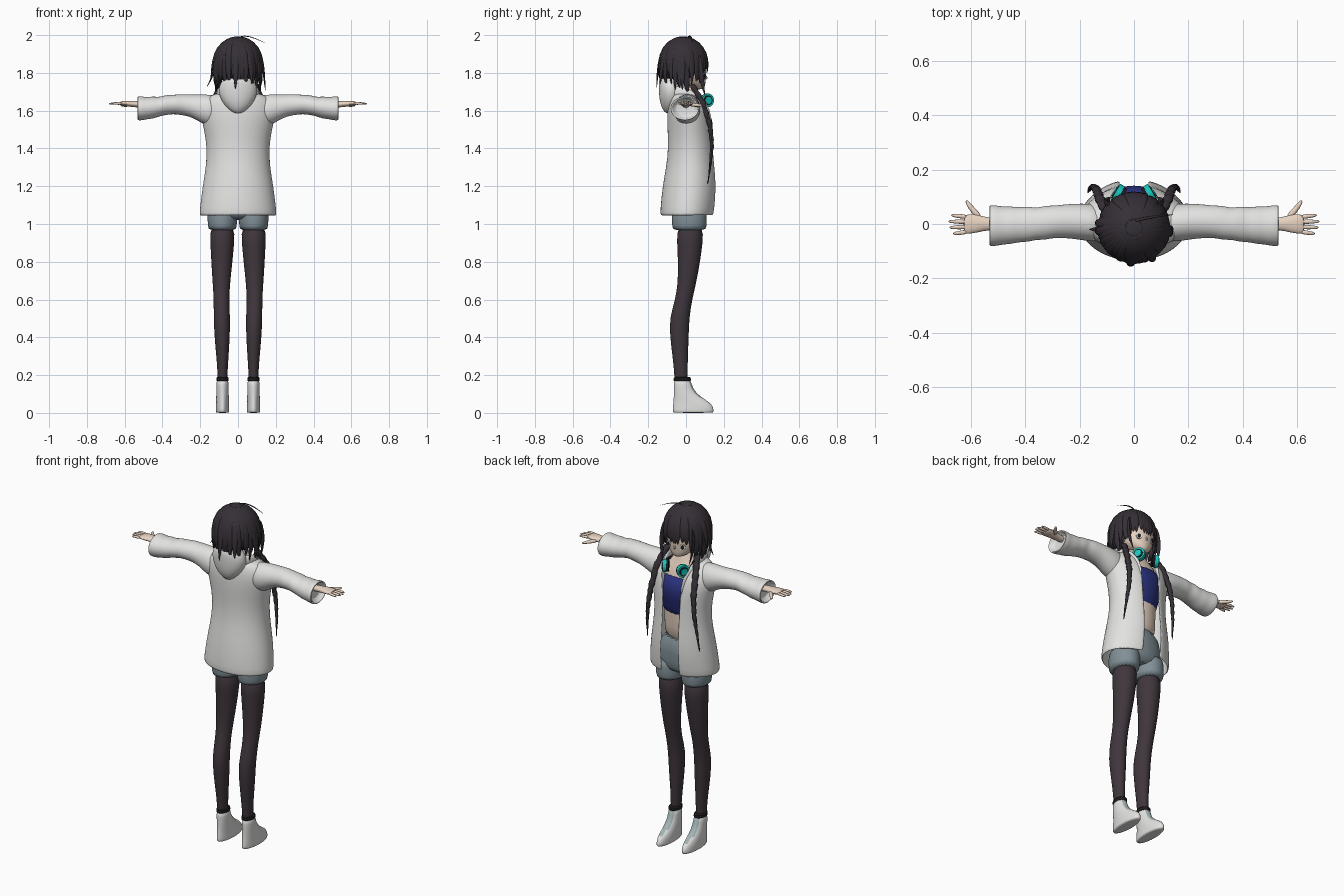
import bpy, bmesh, math, random
from math import sin, cos, pi, radians
from mathutils import Vector, Matrix

random.seed(4)
if bpy.data.objects.get("Cube"):
    bpy.data.objects.remove(bpy.data.objects["Cube"])


def material(name, r, g, b):
    m = bpy.data.materials.new(name)
    m.use_nodes = True
    m.diffuse_color = (r, g, b, 1)
    m.node_tree.nodes["Principled BSDF"].inputs["Base Color"].default_value = (r, g, b, 1)
    return m


WHITE = material("white cloth", .76, .76, .75)
HAIR = material("dark hair", .036, .029, .037)
TIGHTS = material("dark tights", .05, .037, .046)
SHORTS = material("grey blue shorts", .22, .28, .31)
BLUE = material("navy top", .022, .03, .2)
SKIN = material("skin", .84, .68, .56)
TEAL = material("teal", .01, .55, .5)
BLACK = material("black", .012, .012, .014)
TONGUE = material("shoe tongue", .36, .45, .46)


def finish(name, bm, *mats, sub=1, solid=0):
    bmesh.ops.recalc_face_normals(bm, faces=bm.faces)
    me = bpy.data.meshes.new(name)
    bm.to_mesh(me)
    bm.free()
    for m in mats:
        me.materials.append(m)
    ob = bpy.data.objects.new(name, me)
    bpy.context.collection.objects.link(ob)
    if solid:
        mod = ob.modifiers.new("thickness", "SOLIDIFY")
        mod.thickness, mod.offset = solid, -1
    if sub:
        mod = ob.modifiers.new("smooth", "SUBSURF")
        mod.levels = mod.render_levels = sub
    bpy.ops.object.select_all(action="DESELECT")
    ob.select_set(True)
    bpy.context.view_layer.objects.active = ob
    bpy.ops.object.shade_smooth_by_angle(angle=radians(50))
    return ob


def skin_rings(bm, rows, closed=True, caps=True):
    rows = [[bm.verts.new(p) for p in row] for row in rows]
    n = len(rows[0])
    for lo, hi in zip(rows, rows[1:]):
        for i in range(n if closed else n - 1):
            j = (i + 1) % n
            bm.faces.new((lo[i], lo[j], hi[j], hi[i]))
    if caps and closed:
        bm.faces.new(rows[0])
        bm.faces.new(rows[-1])


def loft(name, rings, mat, axis="z", n=20, sub=1, solid=0):
    """Rings: height, two centre values, two radii, optional front gap in degrees."""
    bm = bmesh.new()
    rows = []
    is_open = len(rings[0]) > 5
    for h, a, b, ra, rb, *gap in rings:
        g = radians(gap[0]) if gap else 0
        row = []
        for i in range(n):
            t = pi / 2 + g + (2 * pi - 2 * g) * i / (n - 1 if is_open else n)
            u, v = a + ra * cos(t), b + rb * sin(t)
            row.append((u, v, h) if axis == "z" else (h, u, v))
        rows.append(row)
    skin_rings(bm, rows, closed=not is_open)
    return finish(name, bm, mat, sub=sub, solid=solid)


def strands(name, items, mat, n=6, sub=1):
    """Each item: path points, radii, side direction, thickness ratio."""
    bm = bmesh.new()
    for pts, radii, wide, flat in items:
        pts = [Vector(p) for p in pts]
        rows = []
        for i, (p, r) in enumerate(zip(pts, radii)):
            t = (pts[min(i + 1, len(pts) - 1)] - pts[max(i - 1, 0)]).normalized()
            s = Vector(wide)
            s = (s - t * s.dot(t)).normalized()
            d = t.cross(s)
            rows.append([p + s * r * cos(2 * pi * k / n) + d * r * flat * sin(2 * pi * k / n)
                         for k in range(n)])
        skin_rings(bm, rows)
    return finish(name, bm, mat, sub=sub)


def disc(name, centre, direction, radius, depth, mat, squash=1):
    bm = bmesh.new()
    turn = Vector(direction).to_track_quat("Z", "Y").to_matrix().to_4x4()
    place = Matrix.Translation(centre) @ turn @ Matrix.Diagonal((squash, 1, 1, 1))
    bmesh.ops.create_cone(bm, cap_ends=True, segments=20, radius1=radius, radius2=radius,
                          depth=depth, matrix=place)
    return finish(name, bm, mat, sub=0)


# Body under the jacket
loft("torso", [(1.2, 0, .02, .12, .08), (1.3, 0, .03, .105, .075), (1.4, 0, .03, .11, .08),
               (1.55, 0, .03, .13, .085), (1.64, 0, .02, .12, .07), (1.68, 0, .01, .06, .05),
               (1.76, 0, .005, .04, .042)], SKIN)
loft("crop_top", [(1.36, 0, .03, .115, .087), (1.42, 0, .03, .118, .09), (1.5, 0, .035, .135, .113),
                  (1.56, 0, .035, .138, .105), (1.61, 0, .03, .125, .082)], BLUE)
loft("shorts_hips", [(1.02, 0, .02, .12, .07), (1.06, 0, .018, .163, .095), (1.14, 0, .018, .155, .092),
                     (1.25, 0, .025, .122, .087)], SHORTS)

# Jacket with open front
loft("jacket", [(1.045, 0, .008, .203, .143, 16), (1.07, 0, .01, .204, .147, 16),
                (1.2, 0, .022, .188, .147, 17), (1.3, 0, .027, .17, .132, 18),
                (1.4, 0, .028, .164, .122, 19), (1.5, 0, .024, .18, .122, 18),
                (1.57, 0, .018, .198, .118, 18), (1.63, 0, .01, .2, .106, 20),
                (1.675, 0, .0, .165, .085, 32), (1.695, 0, -.01, .1, .065, 55)],
     WHITE, n=32, solid=.008)
loft("hood", [(1.582, 0, -.085, .018, .02), (1.61, 0, -.085, .055, .042), (1.65, 0, -.08, .088, .06),
              (1.7, 0, -.078, .106, .066), (1.745, 0, -.083, .098, .062), (1.778, 0, -.09, .065, .05),
              (1.77, 0, -.085, .045, .032), (1.71, 0, -.075, .04, .03)], WHITE, n=24)
strands("collar", [([(s * x, y, z) for x, y, z in
                    ((.05, -.09, 1.7), (.095, -.05, 1.7), (.105, .01, 1.69), (.09, .075, 1.66),
                     (.068, .115, 1.6), (.062, .135, 1.52))],
                   (.03, .034, .032, .026, .018, .006), (0, 0, 1), .5) for s in (1, -1)], WHITE, n=8)

# Head and face
loft("head", [(1.712, 0, .07, .018, .022), (1.73, 0, .05, .052, .052), (1.76, 0, .025, .082, .08),
              (1.8, 0, .01, .098, .098), (1.85, 0, 0, .108, .108), (1.9, 0, -.01, .1, .1),
              (1.95, 0, -.015, .06, .06)], SKIN, n=24)
strands("nose", [([(0, .1, 1.79), (0, .114, 1.772), (0, .1, 1.765)], (.004, .007, .004), (1, 0, 0), 1)], SKIN)
for s, side in ((1, "left"), (-1, "right")):
    look = (s * .5, 1, 0)
    disc(side + "_eye", (s * .044, .094, 1.783), look, .018, .008, WHITE, .85)
    disc(side + "_iris", (s * .044, .0955, 1.783), look, .012, .008, BLACK, .8)

# Hair cap, trimmed higher over the face
CENTRE, SIZE = Vector((0, -.015, 1.862)), Vector((.128, .126, .132))
bm = bmesh.new()
bmesh.ops.create_uvsphere(bm, u_segments=28, v_segments=18, radius=1,
                          matrix=Matrix.Translation(CENTRE) @ Matrix.Diagonal((*SIZE, 1)))
low = [f for f in bm.faces if f.calc_center_median().z < 1.74 + max(0, f.calc_center_median().y) * 1.1]
bmesh.ops.delete(bm, geom=low, context="FACES")
finish("hair_cap", bm, HAIR, solid=.008)


def on_head(angle, rise, k=1.0):
    d = Vector((cos(angle) * cos(rise), sin(angle) * cos(rise), sin(rise)))
    return CENTRE + Vector((d.x * SIZE.x, d.y * SIZE.y, d.z * SIZE.z)) * k


# Hair locks fall from the crown all around
locks = []
count = 46
for i in range(count):
    a = 2 * pi * i / count + random.uniform(-.06, .06)
    front = sin(a)
    if front > .8:
        tip, k = 1.802 + random.uniform(-.012, .015), 1.0
    elif front > .45:
        tip, k = 1.735 + random.uniform(-.02, .02), .98
    else:
        tip, k = 1.715 + random.uniform(-.02, .05), random.choice((.75, .85, .95, 1.13))
    low = on_head(a, 0, k)
    low.z = tip
    mid = on_head(a, 0, 1.04 if k < 1.1 else 1.09)
    mid.z = (tip + 1.862) / 2
    pts = [on_head(a - .15, radians(80), 1.0), on_head(a - .08, radians(50), 1.015),
           on_head(a, radians(18), 1.03), mid, low]
    locks.append((pts, (.008, .017, .021, .018, .001), (-sin(a), cos(a), 0), .4))
for s in (1, -1):
    # Long locks framing the face
    locks.append(([(s * .09, .07, 1.9), (s * .105, .075, 1.82), (s * .1, .085, 1.75), (s * .085, .1, 1.68)],
                  (.012, .02, .016, .001), (.4, s, 0), .5))
    locks.append(([(s * .12, .0, 1.84), (s * .125, .0, 1.76), (s * .105, .01, 1.69)],
                  (.02, .026, .006), (0, 1, 0), .5))
locks.append(([(0, .01, 1.985), (.03, .02, 2.0), (.09, .03, 1.985), (.15, .035, 1.955)],
              (.006, .006, .005, .001), (0, 1, 0), .5))
locks.append(([(-.125, -.02, 1.82), (-.14, -.02, 1.77), (-.168, -.02, 1.72)],
              (.012, .012, .001), (0, 1, 0), .5))
strands("hair_locks", locks, HAIR)


def along(path, t):
    x = t * (len(path) - 1)
    i = min(int(x), len(path) - 2)
    return Vector(path[i]).lerp(Vector(path[i + 1]), x - i)


for s, side in ((1, "left"), (-1, "right")):
    # Braid with swelling plaits and a thin tail
    path = [(s * x, y, z) for x, y, z in ((.095, .03, 1.74), (.125, .09, 1.64), (.138, .128, 1.52),
                                          (.15, .138, 1.42), (.162, .13, 1.32), (.17, .115, 1.21))]
    steps = 37
    pts = [along(path, i / (steps - 1)) for i in range(steps)]
    radii = [(.021 if i % 3 else .014) * (1 - (i / steps) ** 2.2) + .001 for i in range(steps)]
    strands(side + "_braid", [(pts, radii, (1, 0, 0), .8)], HAIR, n=8)

    # Headphone cup resting at the neck
    axis = Vector((s * .85, .5, 0)).normalized()
    cup = Vector((s * .06, .112, 1.655))
    disc(side + "_ear_pad", cup - axis * .014, axis, .032, .016, BLACK)
    disc(side + "_cup", cup, axis, .036, .02, TEAL)
    disc(side + "_cup_ring", cup + axis * .01, axis, .026, .006, BLACK)
    disc(side + "_cup_centre", cup + axis * .013, axis, .019, .006, TEAL)

    # Sleeve with soft folds and a hollow cuff
    rings = [(.1, 0, 1.6, .07, .085), (.17, .006, 1.603, .07, .083), (.215, .01, 1.617, .066, .069),
             (.26, .01, 1.628, .062, .058), (.3, .008, 1.632, .06, .056), (.33, .004, 1.633, .064, .052),
             (.36, .0, 1.632, .058, .052), (.39, .0, 1.628, .067, .053), (.42, -.003, 1.62, .064, .052),
             (.45, -.004, 1.617, .07, .06), (.48, -.006, 1.613, .07, .058), (.51, -.006, 1.612, .076, .065),
             (.533, -.006, 1.612, .077, .064), (.533, -.006, 1.612, .067, .055), (.5, -.004, 1.615, .06, .048)]
    loft(side + "_sleeve", [(s * r[0], *r[1:]) for r in rings], WHITE, axis="x")

    # Hand
    loft(side + "_palm", [(s * .48, 0, 1.63, .022, .019), (s * .54, 0, 1.634, .023, .017),
                          (s * .575, .002, 1.637, .034, .016), (s * .61, .0, 1.638, .038, .013),
                          (s * .628, -.002, 1.638, .034, .01)], SKIN, axis="x", n=14)
    fingers = []
    for k, length in enumerate((.055, .066, .062, .048)):
        y = .027 - .019 * k
        fingers.append(([(s * .612, y * .95, 1.638), (s * (.62 + length / 2), y * 1.1, 1.639),
                         (s * (.62 + length), y * 1.2, 1.636)], (.01, .0085, .005), (0, 1, 0), .9))
    fingers.append(([(s * .565, .02, 1.632), (s * .592, .05, 1.63), (s * .61, .073, 1.628),
                     (s * .618, .088, 1.628)], (.013, .012, .009, .005), (1, 0, 0), .9))
    strands(side + "_fingers", fingers, SKIN, n=8)

    # Shorts leg and stockinged leg
    loft(side + "_shorts_leg", [(.965, s * .083, .018, .074, .09), (.985, s * .083, .018, .077, .092),
                                (1.05, s * .083, .018, .081, .095), (1.1, s * .08, .018, .075, .085)], SHORTS)
    loft(side + "_leg", [(.15, s * .082, -.026, .026, .035), (.2, s * .082, -.026, .026, .036),
                         (.28, s * .082, -.03, .031, .039), (.4, s * .084, -.035, .041, .05),
                         (.5, s * .085, -.036, .044, .053), (.6, s * .088, -.012, .041, .045),
                         (.68, s * .088, .004, .046, .049), (.78, s * .086, .015, .055, .057),
                         (.9, s * .083, .021, .064, .069), (1.0, s * .083, .022, .069, .073)], TIGHTS)

    # High boot, grey tongue set by facing direction
    boot = loft(side + "_boot", [(0, s * .082, .038, .034, .106), (.005, s * .082, .038, .036, .11),
                                 (.03, s * .082, .038, .036, .109), (.055, s * .082, .03, .035, .098),
                                 (.08, s * .082, .01, .034, .076), (.11, s * .082, -.007, .033, .058),
                                 (.145, s * .082, -.017, .032, .048), (.183, s * .082, -.02, .032, .045)], WHITE)
    boot.data.materials.append(TONGUE)
    for f in boot.data.polygons:
        if .06 < f.center.z < .175 and f.normal.y > .45 and abs(f.center.x - s * .082) < .02:
            f.material_index = 1
    loft(side + "_boot_trim", [(.168, s * .082, -.02, .0325, .046), (.171, s * .082, -.02, .0335, .047),
                               (.188, s * .082, -.02, .033, .046), (.19, s * .082, -.02, .028, .04)], BLACK)
    laces = []
    for z, y in ((.085, .077), (.105, .055), (.125, .042), (.145, .034)):
        laces.append(([(s * .082 + d * .022, y - .014, z - .004) if abs(d) == 1 else (s * .082, y, z + .004)
                       for d in (-1, 0, 1)], (.003, .004, .003), (0, 0, 1), 1))
    strands(side + "_laces", laces, WHITE)

# Headphone band behind the neck
band = [(.082 * cos(t), .09 - .11 * sin(t), 1.665 + .02 * sin(t)) for t in (pi * i / 12 for i in range(13))]
strands("headphone_band", [(band, [.009] * 13, (0, 0, 1), .6)], BLACK, n=8)
